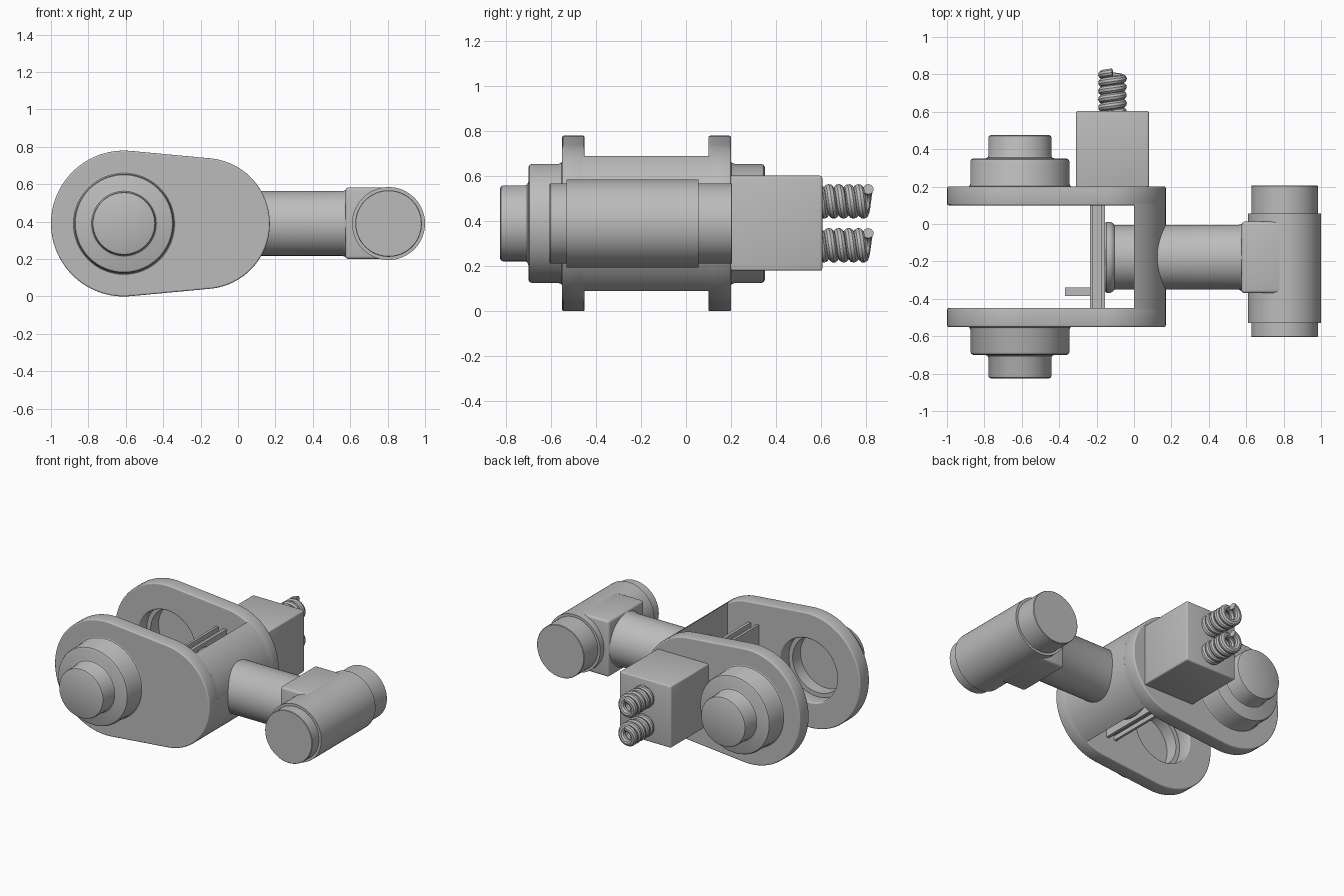
import bpy, bmesh, math
from mathutils import Matrix, Vector

cube = bpy.data.objects.get("Cube")
if cube:
    bpy.data.objects.remove(cube, do_unlink=True)

grey = bpy.data.materials.new("plain_grey")
grey.use_nodes = True
COLOUR = (0.5, 0.5, 0.5, 1)
grey.diffuse_color = COLOUR
grey.node_tree.nodes["Principled BSDF"].inputs["Base Color"].default_value = COLOUR

MID_Y, AXIS_Z = -0.175, 0.39     # centre of the fork, height of all main axes
HUB_X, HUB_R = -0.61, 0.39       # large lobe of the side plates
NOSE_X, NOSE_R = -0.18, 0.35     # small lobe of the side plates


def finish(obj, smooth=True):
    obj.data.materials.clear()
    obj.data.materials.append(grey)
    bpy.ops.object.select_all(action='DESELECT')
    obj.select_set(True)
    bpy.context.view_layer.objects.active = obj
    if obj.type != 'MESH':
        bpy.ops.object.convert(target='MESH')
        obj = bpy.context.view_layer.objects.active
    if smooth:
        bpy.ops.object.shade_smooth_by_angle(angle=math.radians(35))
    return obj


def from_bmesh(name, bm):
    bmesh.ops.recalc_face_normals(bm, faces=bm.faces[:])
    mesh = bpy.data.meshes.new(name)
    bm.to_mesh(mesh)
    bm.free()
    obj = bpy.data.objects.new(name, mesh)
    bpy.context.collection.objects.link(obj)
    return finish(obj)


def lathe(name, profile, axis, centre, steps=64):
    """Turn (radius, distance) points about the x or y axis."""
    bm = bmesh.new()
    along = Vector((1, 0, 0)) if axis == 'X' else Vector((0, 1, 0))
    verts = [bm.verts.new(along * d + Vector((0, 0, r))) for r, d in profile]
    edges = [bm.edges.new(pair) for pair in zip(verts, verts[1:])]
    bmesh.ops.spin(bm, geom=verts + edges, cent=(0, 0, 0), axis=along,
                   angle=math.tau, steps=steps, use_duplicate=False)
    bmesh.ops.remove_doubles(bm, verts=bm.verts[:], dist=1e-4)
    bmesh.ops.translate(bm, verts=bm.verts[:], vec=centre)
    return from_bmesh(name, bm)


def box(name, low, high, bevel=0.0):
    low, high = Vector(low), Vector(high)
    bm = bmesh.new()
    bmesh.ops.create_cube(bm, size=1, matrix=Matrix.Translation((low + high) / 2)
                          @ Matrix.Diagonal((*(high - low), 1)))
    if bevel:
        bmesh.ops.bevel(bm, geom=bm.edges[:], offset=bevel, segments=3,
                        profile=0.5, affect='EDGES')
    return from_bmesh(name, bm)


def arc(cx, radius, start, end, steps):
    angles = [start + (end - start) * i / steps for i in range(steps + 1)]
    return [(cx + radius * math.cos(a), AXIS_Z + radius * math.sin(a)) for a in angles]


def slab(name, loops, y, half, bevel):
    """Filled outline in the x-z plane, given thickness along y."""
    curve = bpy.data.curves.new(name, 'CURVE')
    curve.dimensions, curve.fill_mode = '2D', 'BOTH'
    curve.extrude, curve.bevel_depth = half - bevel, bevel
    curve.offset, curve.bevel_resolution = -bevel, 2
    for loop in loops:
        spline = curve.splines.new('POLY')
        spline.points.add(len(loop) - 1)
        for point, (x, z) in zip(spline.points, loop):
            point.co = (x, z, 0, 1)
        spline.use_cyclic_u = True
    obj = bpy.data.objects.new(name, curve)
    bpy.context.collection.objects.link(obj)
    obj.rotation_euler.x = math.pi / 2
    obj.location.y = y
    return finish(obj)


# Fork: two lobed side plates with bearing holes, and the hubs outside them
tangent = math.acos((HUB_R - NOSE_R) / (NOSE_X - HUB_X))
outline = (arc(NOSE_X, NOSE_R, -tangent, tangent, 40)
           + arc(HUB_X, HUB_R, tangent, math.tau - tangent, 48))
hole = arc(HUB_X, 0.215, 0, math.tau, 64)[:-1]
hub_profile = [(0.19, 0.27), (0.19, 0.46), (0, 0.46)]
hub_outer = [(0.285, 0.37), (0.27, 0.378), (0.265, 0.39), (0.265, 0.508), (0.26, 0.52),
             (0.25, 0.525), (0.185, 0.525), (0.173, 0.53), (0.168, 0.54),
             (0.168, 0.638), (0.165, 0.646), (0.157, 0.65), (0, 0.65)]
for side, label in ((-1, "front"), (1, "back")):
    slab(label + "_side_plate", [outline, hole], MID_Y + side * 0.325, 0.05, 0.008)
    centre = (HUB_X, MID_Y, AXIS_Z)
    lathe(label + "_hub", [(r, side * d) for r, d in hub_outer], 'Y', centre)
    lathe(label + "_bearing_recess",
          [(0.22, side * 0.375)] + [(r, side * max(d, 0.375)) for r, d in hub_profile],
          'Y', centre)

# Bridge joining the plates behind the rounded nose
half_angle = math.acos(-NOSE_X / NOSE_R)
slab("bridge", [arc(NOSE_X, NOSE_R, -half_angle, half_angle, 40)], MID_Y, 0.283, 0)

# Arm through the bridge, with a collar on its inner end
lathe("arm", [(0, -0.155), (0.182, -0.155), (0.19, -0.147), (0.19, -0.125),
              (0.182, -0.112), (0.173, -0.105), (0.173, 0.56), (0.178, 0.572),
              (0.185, 0.58), (0, 0.58)], 'X', (0, -0.178, AXIS_Z))

# Guide plate: two sheets around a slimmer core, with a small lever
for name, x0, x1, trim in (("guide_inner_sheet", -0.235, -0.218, 0),
                           ("guide_core", -0.218, -0.175, 0.03),
                           ("guide_outer_sheet", -0.175, -0.155, 0)):
    box(name, (x0, -0.455, 0.18 + trim), (x1, 0.105, 0.6 - trim))
box("lever", (-0.37, -0.385, 0.36), (-0.23, -0.34, 0.42))

# Cross tube at the end of the arm
lathe("cross_pin", [(0, -0.605), (0.175, -0.605), (0.178, -0.602), (0.178, 0.202),
                    (0.175, 0.205), (0, 0.205)], 'Y', (0.805, 0, AXIS_Z))
lathe("cross_sleeve", [(0.17, -0.53), (0.195, -0.53), (0.195, 0.055), (0.17, 0.055)],
      'Y', (0.805, 0, AXIS_Z))
box("arm_socket", (0.575, -0.37, 0.2), (0.8, 0.013, 0.583), 0.016)

# Connector box with two coiled leads
box("connector_box", (-0.31, 0.19, 0.18), (0.08, 0.605, 0.602), 0.01)
TURNS, PER_TURN = 5, 24
for label, z in (("lower", 0.293), ("upper", 0.488)):
    curve = bpy.data.curves.new(label + "_coiled_lead", 'CURVE')
    curve.dimensions = '3D'
    curve.bevel_depth, curve.bevel_resolution = 0.023, 3
    curve.use_fill_caps = True
    spline = curve.splines.new('POLY')
    count = TURNS * PER_TURN
    spline.points.add(count)
    for i, point in enumerate(spline.points):
        a = math.tau * i / PER_TURN
        point.co = (-0.115 + 0.054 * math.sin(a), 0.59 + 0.22 * i / count,
                    z + 0.054 * math.cos(a), 1)
    obj = bpy.data.objects.new(label + "_coiled_lead", curve)
    bpy.context.collection.objects.link(obj)
    finish(obj)
